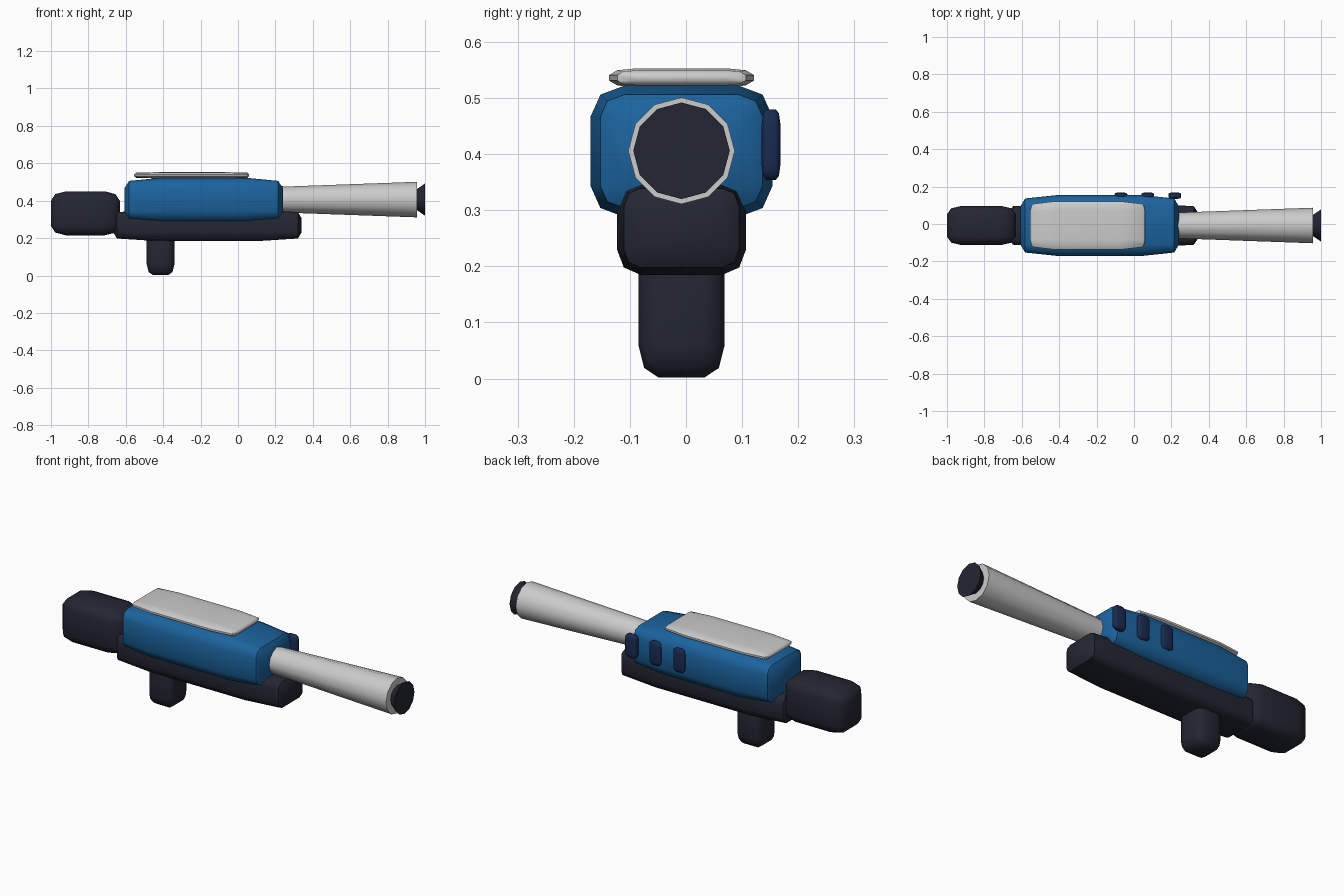
import bpy, bmesh
from math import radians, pi
from mathutils import Matrix

if "Cube" in bpy.data.objects:
    bpy.data.objects.remove(bpy.data.objects["Cube"])

CY = -0.008  # shared centre line of the main parts


def material(name, rgb):
    m = bpy.data.materials.new(name)
    m.diffuse_color = (*rgb, 1)
    m.use_nodes = True
    m.node_tree.nodes["Principled BSDF"].inputs["Base Color"].default_value = m.diffuse_color
    return m


BLUE = material("blue", (0.011, 0.125, 0.34))
DARK = material("charcoal", (0.017, 0.020, 0.033))
NAVY = material("navy", (0.010, 0.024, 0.085))


def finish(name, bm, mat):
    bmesh.ops.recalc_face_normals(bm, faces=bm.faces)
    mesh = bpy.data.meshes.new(name)
    bm.to_mesh(mesh)
    bm.free()
    ob = bpy.data.objects.new(name, mesh)
    bpy.context.collection.objects.link(ob)
    if mat:
        mesh.materials.append(mat)
    bpy.ops.object.select_all(action='DESELECT')
    ob.select_set(True)
    bpy.context.view_layer.objects.active = ob
    bpy.ops.object.shade_smooth_by_angle(angle=radians(50))
    return ob


def section(hy, hz, ry, rz):
    """Rounded rectangle with two segments per corner."""
    pts = []
    for sy, sz, flip in ((1, 1, 0), (-1, 1, 1), (-1, -1, 0), (1, -1, 1)):
        corner = [(hy, hz - rz), (hy - .29 * ry, hz - .29 * rz), (hy - ry, hz)]
        if flip:
            corner.reverse()
        pts += [(sy * y, sz * z) for y, z in corner]
    return pts


def rounded_box(name, lo, hi, bevel, mat=None, mid=None):
    """Soft box lofted along x; bevel is per axis, mid places the middle ring."""
    c = [(a + b) / 2 for a, b in zip(lo, hi)]
    hx, hy, hz = [(b - a) / 2 for a, b in zip(lo, hi)]
    bx, by, bz = bevel
    mid = .29 * bx if mid is None else mid
    half = [(hx, 1), (hx - mid, .29), (hx - bx, 0)]
    stations = [(-x, t) for x, t in half] + half[::-1]
    bm = bmesh.new()
    rings = []
    for x, t in stations:
        sec = section(hy - t * by, hz - t * bz, (1 - t) * by, (1 - t) * bz)
        rings.append([bm.verts.new((c[0] + x, c[1] + y, c[2] + z)) for y, z in sec])
    for a, b in zip(rings, rings[1:]):
        for i in range(12):
            j = (i + 1) % 12
            bm.faces.new((a[i], a[j], b[j], b[i]))
    bm.faces.new(rings[0])
    bm.faces.new(rings[-1])
    bmesh.ops.remove_doubles(bm, verts=bm.verts, dist=1e-5)
    return finish(name, bm, mat)


def tube(name, x0, x1, r0, r1, z, mat=None):
    """Twelve-sided cone along x."""
    bm = bmesh.new()
    place = Matrix.Translation(((x0 + x1) / 2, CY, z)) @ Matrix.Rotation(pi / 2, 4, 'Y')
    bmesh.ops.create_cone(bm, cap_ends=True, segments=12, radius1=r0, radius2=r1,
                          depth=x1 - x0, matrix=place)
    return finish(name, bm, mat)


# Main housing and the frame below it
rounded_box("housing", (-.607, CY - .162, .288), (.24, CY + .162, .522),
            (.19, .06, .055), BLUE, mid=.025)
rounded_box("lower_frame", (-.667, CY - .115, .185), (.34, CY + .115, .352),
            (.22, .042, .045), DARK, mid=.02)

# Stock and grip
rounded_box("stock", (-1, CY - .105, .215), (-.632, CY + .105, .45),
            (.08, .045, .05), DARK)
rounded_box("grip", (-.488, CY - .077, .002), (-.34, CY + .077, .26),
            (.034, .036, .058), DARK)

# Top plate
rounded_box("top_plate", (-.555, CY - .129, .519), (.06, CY + .129, .553),
            (.13, .05, .012), None, mid=.01)

# Barrel and flared muzzle
tube("barrel", .18, .957, .067, .095, .406)
tube("muzzle", .94, 1, .045, .086, .406, DARK)

# Three fins on the back side
for i, x in enumerate((-.07, .073, .218)):
    rounded_box(f"side_fin_{i + 1}", (x - .034, .135, .354), (x + .034, .168, .48),
                (.016, .008, .025), NAVY)
